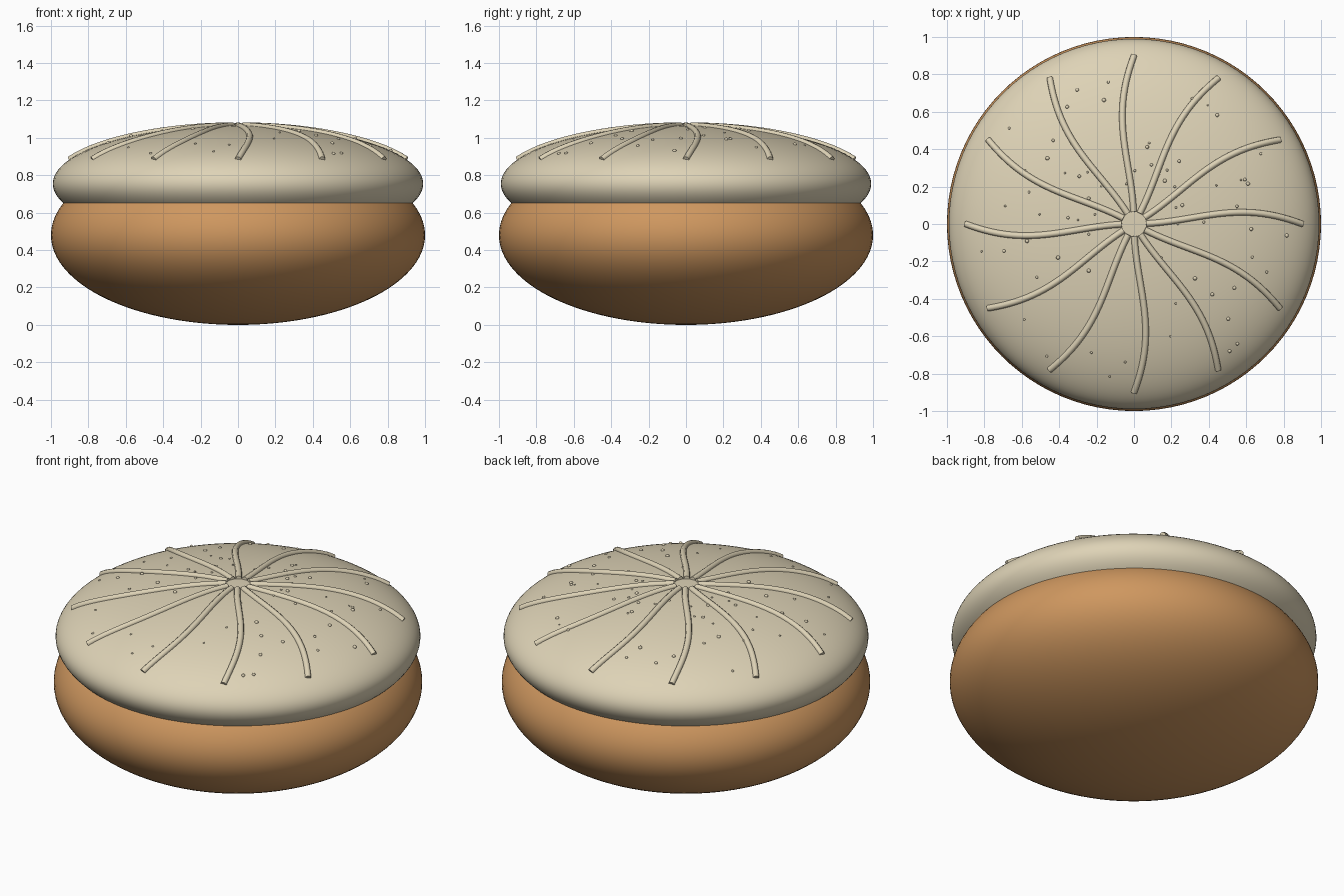
import bpy, math, random
from mathutils import Vector

cube = bpy.data.objects.get("Cube")
if cube:
    bpy.data.objects.remove(cube, do_unlink=True)


def make_material(name, rgb):
    mat = bpy.data.materials.new(name)
    mat.use_nodes = True
    mat.diffuse_color = (*rgb, 1)
    mat.node_tree.nodes["Principled BSDF"].inputs["Base Color"].default_value = (*rgb, 1)
    return mat


cream = make_material("cream", (0.73, 0.65, 0.47))
brown = make_material("baked_brown", (0.62, 0.31, 0.115))

CAP_R, CAP_H, CAP_Z = 0.99, 0.312, 0.755


def cap_point(r, angle):
    """Point on the upper surface of the cap."""
    z = CAP_Z + CAP_H * math.sqrt(1 - (r / CAP_R) ** 2)
    return Vector((r * math.cos(angle), r * math.sin(angle), z))


def ellipsoid(name, radius, half_height, z, mat):
    bpy.ops.mesh.primitive_uv_sphere_add(segments=96, ring_count=64, location=(0, 0, z))
    obj = bpy.context.object
    obj.name = name
    obj.scale = (radius, radius, half_height)
    bpy.ops.object.transform_apply(location=False, rotation=False, scale=True)
    bpy.ops.object.shade_smooth()
    obj.data.materials.append(mat)


# Two flattened halves that overlap to form the seam
ellipsoid("bun_base", 1.0, 0.48, 0.48, brown)
ellipsoid("bun_cap", CAP_R, CAP_H, CAP_Z, cream)

# Twelve curving ribs radiating over the cap
RIBS, STEPS, R_IN, R_OUT = 12, 24, 0.065, 0.9
curve = bpy.data.curves.new("cap_ribs", "CURVE")
curve.dimensions = "3D"
curve.bevel_depth = 0.017
curve.bevel_resolution = 3
curve.use_fill_caps = True
for i in range(RIBS):
    spline = curve.splines.new("POLY")
    spline.points.add(STEPS)
    for k, point in enumerate(spline.points):
        r = R_IN + (R_OUT - R_IN) * k / STEPS
        swirl = 0.12 * math.sin(math.pi * r / R_OUT)
        point.co = (*cap_point(r, math.tau * i / RIBS + swirl), 1)
    spline.use_smooth = True
ribs = bpy.data.objects.new("cap_ribs", curve)
bpy.context.collection.objects.link(ribs)
curve.materials.append(cream)
bpy.ops.object.select_all(action="DESELECT")
ribs.select_set(True)
bpy.context.view_layer.objects.active = ribs
bpy.ops.object.convert(target="MESH")
bpy.ops.object.shade_smooth_by_angle(angle=math.radians(40))

# Tiny grains scattered over the cap
random.seed(7)
bpy.ops.mesh.primitive_ico_sphere_add(subdivisions=2, radius=1)
grain = bpy.context.object
bpy.ops.object.shade_smooth()
grain.data.materials.append(cream)
for i in range(75):
    obj = grain if i == 0 else grain.copy()
    if i:
        bpy.context.collection.objects.link(obj)
    obj.name = f"grain_{i + 1}"
    obj.location = cap_point(random.uniform(0.2, 0.86), random.uniform(0, math.tau))
    obj.scale = [random.uniform(0.005, 0.011)] * 3
